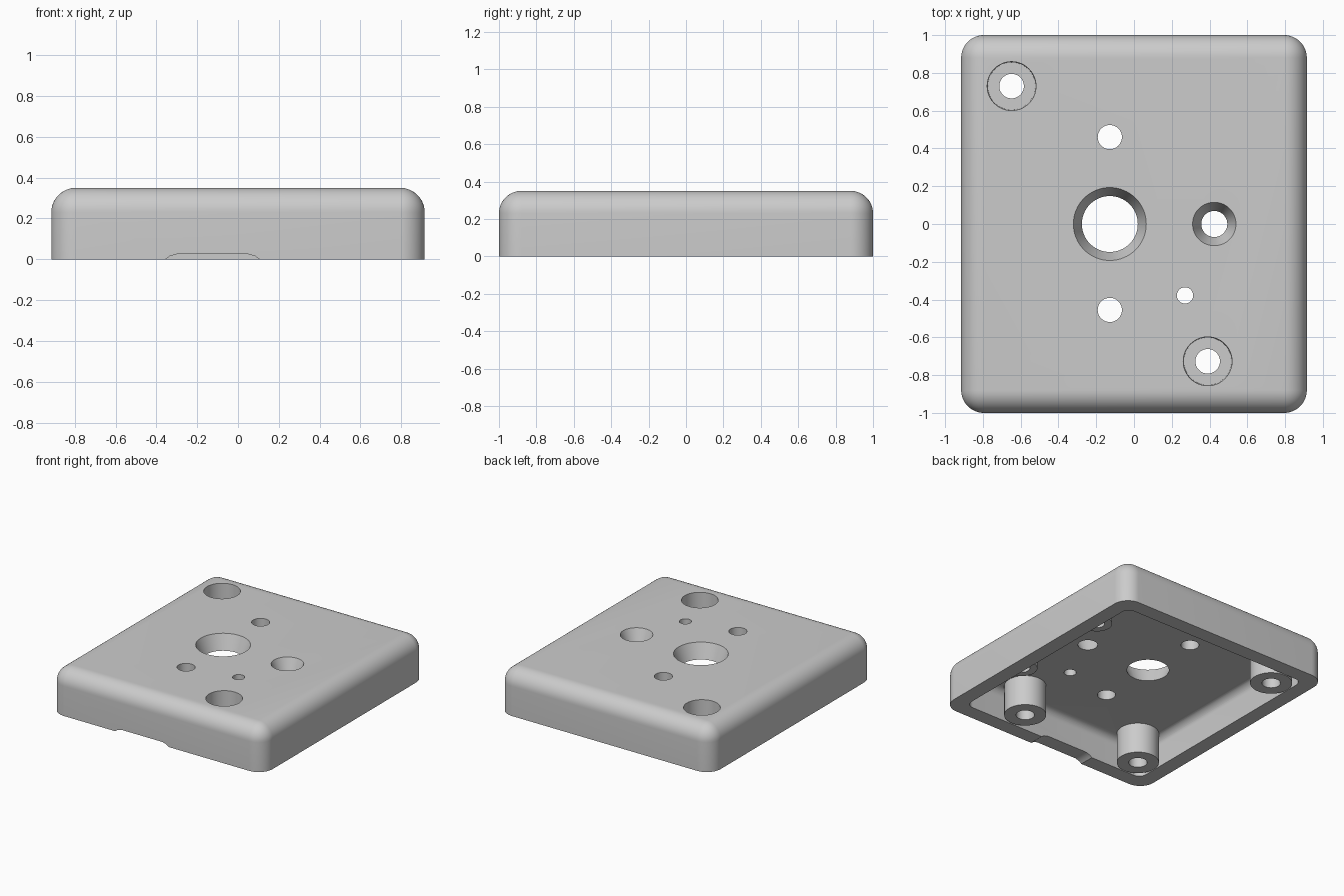
import bpy
import bmesh

if "Cube" in bpy.data.objects:
    bpy.data.objects.remove(bpy.data.objects["Cube"], do_unlink=True)

WIDTH, LENGTH, HEIGHT = 1.83, 2.0, 0.35
WALL = 0.115
CEILING = HEIGHT - WALL

grey = bpy.data.materials.new("plain grey")
grey.use_nodes = True
colour = (0.6, 0.6, 0.6, 1)
grey.diffuse_color = colour
grey.node_tree.nodes["Principled BSDF"].inputs["Base Color"].default_value = colour


def finish(name, bm):
    mesh = bpy.data.meshes.new(name)
    bmesh.ops.recalc_face_normals(bm, faces=bm.faces)
    bm.to_mesh(mesh)
    bm.free()
    mesh.materials.append(grey)
    obj = bpy.data.objects.new(name, mesh)
    bpy.context.collection.objects.link(obj)
    return obj


def rounded_block(name, width, length, bottom, top, radius):
    """Block with rounded upright and top edges and a flat bottom."""
    bm = bmesh.new()
    bmesh.ops.create_cube(bm, size=1)
    for v in bm.verts:
        v.co = (v.co.x * width, v.co.y * length, top if v.co.z > 0 else bottom)
    edges = [e for e in bm.edges if max(v.co.z for v in e.verts) > bottom + 0.01]
    bmesh.ops.bevel(bm, geom=edges, offset=radius, offset_type='OFFSET',
                    segments=12, profile=0.5, affect='EDGES')
    return finish(name, bm)


def post(name, x, y, z0, z1, r0, r1=None):
    """Upright cylinder or cone from z0 to z1."""
    bm = bmesh.new()
    bmesh.ops.create_cone(bm, cap_ends=True, segments=64, radius1=r0,
                          radius2=r0 if r1 is None else r1, depth=z1 - z0)
    bmesh.ops.translate(bm, verts=bm.verts, vec=(x, y, (z0 + z1) / 2))
    return finish(name, bm)


def combine(body, tool, operation):
    """Apply a boolean and discard the tool."""
    mod = body.modifiers.new(tool.name, 'BOOLEAN')
    mod.operation = operation
    mod.solver = 'EXACT'
    mod.object = tool
    bpy.context.view_layer.objects.active = body
    bpy.ops.object.modifier_apply(modifier=mod.name)
    bpy.data.objects.remove(tool, do_unlink=True)


# Hollow cover
cover = rounded_block("cover", WIDTH, LENGTH, 0, HEIGHT, 0.12)
cavity = rounded_block("cavity", WIDTH - 2 * WALL, LENGTH - 2 * WALL, -0.2, CEILING, 0.06)
combine(cover, cavity, 'DIFFERENCE')

# Tall screw posts and short side posts under the ceiling
screws = [(-0.648, 0.73), (0.39, -0.727)]
blind_post = (-0.648, -0.73)
side_posts = [(0.685, s * 0.41) for s in (-1, 1)]
for x, y in screws + [blind_post]:
    combine(cover, post("screw_post", x, y, 0, CEILING + 0.05, 0.148), 'UNION')
for x, y in side_posts:
    combine(cover, post("side_post", x, y, 0.13, CEILING + 0.05, 0.108), 'UNION')

# Screw holes with deep recesses from the top
for x, y in screws:
    combine(cover, post("screw_hole", x, y, -0.1, 0.5, 0.065), 'DIFFERENCE')
    combine(cover, post("recess", x, y, 0.1, 0.4, 0.126, 0.13), 'DIFFERENCE')

# Blind holes from below
combine(cover, post("blind_hole", *blind_post, -0.1, 0.22, 0.065), 'DIFFERENCE')
for x, y in side_posts:
    combine(cover, post("side_hole", x, y, 0, 0.25, 0.055), 'DIFFERENCE')

# Plain holes through the top
for x, y, r in [(-0.128, 0.46, 0.064), (-0.128, -0.455, 0.064), (0.27, -0.378, 0.043)]:
    combine(cover, post("plain_hole", x, y, 0.15, 0.5, r), 'DIFFERENCE')

# Tapered holes through the top
for x, y, low, high in [(-0.128, 0, 0.148, 0.193), (0.425, 0, 0.069, 0.115)]:
    grow = (high - low) / WALL
    combine(cover, post("tapered_hole", x, y, CEILING - 0.02, HEIGHT + 0.05,
                        low - grow * 0.02, high + grow * 0.05), 'DIFFERENCE')

# Shallow notch with sloped ends under the front wall
bm = bmesh.new()
outline = [(-0.36, -0.02), (-0.355, 0), (-0.335, 0.015), (-0.3, 0.025),
           (0.05, 0.025), (0.085, 0.015), (0.105, 0), (0.11, -0.02)]
face = bm.faces.new([bm.verts.new((x, -1.1, z)) for x, z in outline])
result = bmesh.ops.extrude_face_region(bm, geom=[face])
moved = [v for v in result["geom"] if isinstance(v, bmesh.types.BMVert)]
bmesh.ops.translate(bm, verts=moved, vec=(0, 0.222, 0))
combine(cover, finish("notch", bm), 'DIFFERENCE')

# Smooth the rounded surfaces and keep the rims sharp
bpy.ops.object.select_all(action='DESELECT')
cover.select_set(True)
bpy.context.view_layer.objects.active = cover
bpy.ops.object.shade_smooth_by_angle(angle=0.5)
